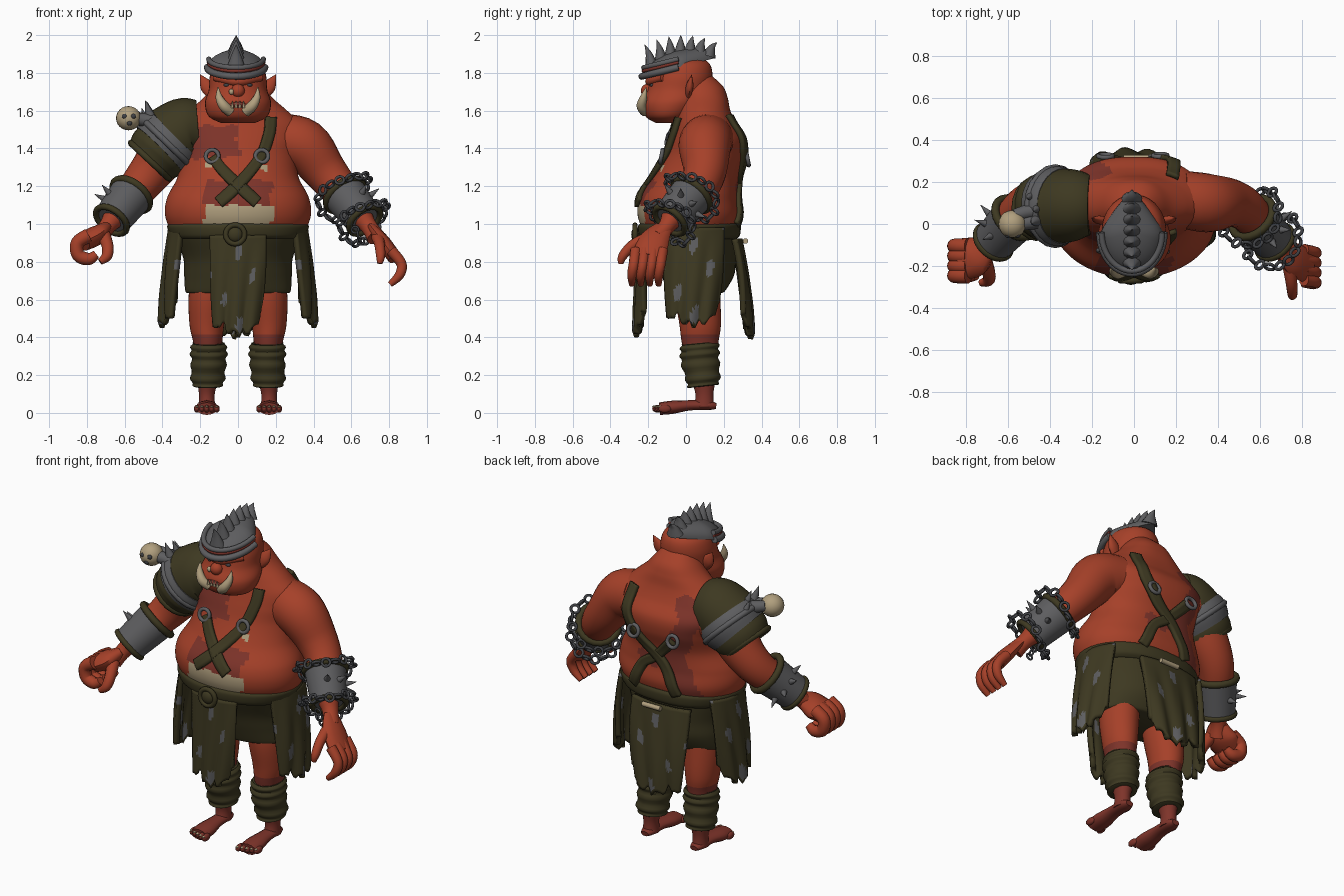
import bpy, bmesh
from math import sin, cos, pi, radians, sqrt
from mathutils import Vector
from mathutils.bvhtree import BVHTree
if "Cube" in bpy.data.objects:
    bpy.data.objects.remove(bpy.data.objects["Cube"])

def material(name, *rgb):
    m = bpy.data.materials.new(name)
    m.use_nodes = True
    m.diffuse_color = m.node_tree.nodes["Principled BSDF"].inputs["Base Color"].default_value = (*rgb, 1)
    return m
SKIN = material("skin orange", .38, .052, .022)
DIRTY = material("dirty red skin", .21, .034, .023)
LEATHER = material("olive leather", .047, .04, .015)
METAL = material("grey metal", .11, .11, .115)
CHAIN = material("dark iron", .05, .052, .058)
BONE = material("bone", .44, .35, .21)

# Helpers: smooth path, skinned rows, horizontal loft, round tube, ball and ring
def smooth_path(pts, steps):
    out = []
    for i in range(len(pts) - 1):
        p0, p1, p2, p3 = (pts[min(max(i + k, 0), len(pts) - 1)] for k in (-1, 0, 1, 2))
        for t in (s / steps for s in range(steps)):
            out.append([b + t * (c - a + t * (2*a - 5*b + 4*c - d + t * (3*b - a - 3*c + d))) / 2
                        for a, b, c, d in zip(p0, p1, p2, p3)])
    return out + [list(pts[-1])]

def circle(n):
    return [2 * pi * i / n for i in range(n)]

def build(name, rows, mats, closed=True, rule=lambda c: 0, thick=0):
    bm = bmesh.new()
    grid = [[bm.verts.new(p) for p in row] for row in rows]
    n = len(rows[0])
    for a, b in zip(grid, grid[1:]):
        for i in range(n if closed else n - 1):
            bm.faces.new((a[i], a[(i + 1) % n], b[(i + 1) % n], b[i]))
    if closed:
        bm.faces.new(grid[0])
        bm.faces.new(grid[-1])
    bmesh.ops.recalc_face_normals(bm, faces=bm.faces)
    me = bpy.data.meshes.new(name)
    for m in mats:
        me.materials.append(m)
    for f in bm.faces:
        f.smooth, f.material_index = True, rule(f.calc_center_median())
    bm.to_mesh(me)
    bm.free()
    me.set_sharp_from_angle(angle=radians(50))
    ob = bpy.data.objects.new(name, me)
    bpy.context.collection.objects.link(ob)
    if thick:
        mod = ob.modifiers.new("thickness", 'SOLIDIFY')
        mod.thickness, mod.offset = thick, 0
    return ob

def loft(name, stations, *mats, steps=6, sides=36, rule=lambda c: 0, ridge=0, square=1):
    # Stations are (z, x centre, y front, y back, half width)
    rows = []
    for k, (z, x, f, b, w) in enumerate(smooth_path(stations, steps)):
        g = 1 + ridge * sin(k * 1.3)
        rows.append([(x + g * w * (abs(cos(a)) ** (square if a < pi else 1)) * (1 if cos(a) > 0 else -1),
                      (f + b) / 2 + g * (b - f) / 2 * sin(a), z + ridge * .15 * sin(a)) for a in circle(sides)])
    return build(name, rows, mats, rule=rule)

def tube(name, pts, mat, steps=5, sides=12, up=(0, 1, 0), flat=(1, 1)):
    # Points are (x, y, z, radius)
    path = smooth_path(pts, steps)
    rows = []
    for i, p in enumerate(path):
        t = Vector(path[min(i + 1, len(path) - 1)][:3]) - Vector(path[max(i - 1, 0)][:3])
        n = t.cross(Vector(up)).normalized()
        m = n.cross(t).normalized()
        rows.append([Vector(p[:3]) + max(p[3], .001) * (n * flat[0] * cos(a) + m * flat[1] * sin(a)) for a in circle(sides)])
    build(name, rows, [mat])

def finish(name, mat, scale):
    ob = bpy.context.object
    ob.name, ob.scale = name, scale
    ob.data.materials.append(mat)
    bpy.ops.object.shade_smooth()

def ball(name, loc, scale, mat):
    bpy.ops.mesh.primitive_uv_sphere_add(segments=20, ring_count=12, location=loc)
    finish(name, mat, scale)

def ring(name, loc, axis, major, minor, mat):
    bpy.ops.mesh.primitive_torus_add(location=loc, rotation=Vector(axis).to_track_quat('Z', 'Y').to_euler(),
                                     major_radius=major, minor_radius=minor, major_segments=20, minor_segments=8)
    finish(name, mat, (1, 1, 1))

# Torso, with bare belly strip and grimy patches
def torso_rule(c):
    x, z = c.x + .012 * sin(40 * c.z), c.z + .01 * sin(50 * c.x)
    if c.y < .02:
        if (abs(x) < .18 and z < 1.1) or (abs(abs(x) - .14) < .02 and 1.29 < z < 1.32):
            return 2
        return int((abs(x) < .18 and z < 1.23) or (-.26 < x < 0 and 1.35 < z < 1.52))
    return int(-.22 < x + .04 * sin(14 * z) < -.1 and z < 1.58 or abs(x) < .13 and 1.14 < z < 1.21)
torso = loft("torso", [(.93, 0, -.21, .25, .34), (1.04, 0, -.255, .285, .385), (1.14, 0, -.245, .275, .375),
                       (1.25, 0, -.175, .28, .32), (1.36, 0, -.12, .315, .315), (1.45, 0, -.09, .315, .34),
                       (1.53, 0, -.065, .265, .33), (1.6, 0, -.05, .235, .26), (1.67, 0, -.04, .22, .18),
                       (1.73, 0, -.03, .195, .13), (1.79, 0, 0, .13, .08)],
             SKIN, DIRTY, BONE, steps=9, sides=96, rule=torso_rule, square=.8)
body_tree = BVHTree.FromPolygons([v.co for v in torso.data.vertices], [p.vertices for p in torso.data.polygons])

# Harness straps and rings laid on the body
def on_body(x, z, side, lift=.01):
    hit, normal, _, _ = body_tree.ray_cast(Vector((x, side * 2, z)), Vector((0, -side, 0)))
    return hit + normal * lift

def strap(name, pts, side, half=.028):
    path = [Vector(p) for p in smooth_path(pts, 10)]
    rows = []
    for i, p in enumerate(path):
        t = (path[min(i + 1, len(path) - 1)] - path[max(i - 1, 0)]).normalized()
        rows.append([on_body(p.x - t.y * k * half, p.y + t.x * k * half, side) for k in (-1, -.4, .4, 1)])
    build(name, rows, [LEATHER], closed=False, thick=.026)
strap("front_strap_left", [(.17, 1.56), (.16, 1.47), (.11, 1.34), (0, 1.2), (-.1, 1.11)], -1)
strap("front_strap_right", [(-.13, 1.35), (-.08, 1.28), (0, 1.2), (.1, 1.11)], -1)
strap("back_strap_left", [(.18, 1.57), (.18, 1.43), (.09, 1.3), (-.05, 1.17), (-.13, 1)], 1)
strap("back_strap_right", [(-.12, 1.34), (0, 1.21), (.09, 1.14), (.16, 1)], 1)
for side, x in ((-1, -.13), (-1, .12), (1, -.13), (1, .12)):
    ring("harness_ring", on_body(x, 1.35, side, .025), (0, side, .2), .034, .011, METAL)

# Head and face
loft("head", [(1.535, 0, -.16, -.03, .09), (1.57, 0, -.215, .03, .155), (1.64, 0, -.235, .09, .175),
              (1.71, 0, -.205, .125, .155), (1.78, 0, -.185, .14, .15), (1.84, 0, -.16, .13, .13),
              (1.87, 0, -.11, .095, .09), (1.885, 0, -.04, .03, .03)], SKIN)
ball("nose", (0, -.205, 1.705), (.036, .034, .036), SKIN)
ball("nose_stud", (-.035, -.222, 1.7), (.014, .014, .016), BONE)
tube("brow", [(-.12, -.12, 1.775, .02), (0, -.19, 1.755, .026), (.12, -.12, 1.775, .02)], SKIN, up=(0, 0, 1))
tube("mouth", [(-.09, -.19, 1.61, .008), (0, -.236, 1.635, .012), (.09, -.19, 1.61, .008)], DIRTY, up=(0, 0, 1))
for x in (-.03, -.01, .01, .03):
    tube("tooth", [(x, -.24, 1.615, .008), (x, -.245, 1.65, .002)], BONE, steps=1)
for s in (-1, 1):
    tube("tusk", [(s * .04, -.215, 1.595, .028), (s * .075, -.235, 1.625, .027),
                  (s * .1, -.225, 1.67, .019), (s * .105, -.21, 1.725, .002)], BONE)
    ball("eye", (s * .06, -.18, 1.735), (.016, .012, .009), CHAIN)
    tube("ear", [(s * .13, .01, 1.68, .03), (s * .165, .02, 1.73, .04), (s * .2, .03, 1.79, .002)], SKIN, flat=(.9, .5))

# Helmet cap tapered to the back, with brim, slit and fan of spikes
def cap_point(a, h, grow=1):
    y = .19 * cos(h) * sin(a) * grow
    return Vector((.15 * cos(h) * cos(a) * (1 - .6 * max(0, sin(a))) * grow - .01, y - .04, 1.83 + .09 * sin(h) + .25 * y))
build("helmet", [[cap_point(a, h * pi / 17) for a in circle(32)] for h in range(9)], [METAL])
for label, h, grow, r, mat in (("brim", 0, 1.02, .018, METAL), ("visor_slit", .3, 1.02, .01, DIRTY), ("visor_top", .5, 1.1, .014, METAL)):
    tube(label, [(*cap_point(pi + pi * i / 12, h, grow), r) for i in range(13)], mat, steps=2, up=(0, 0, 1))
for y in (-.18, -.13, -.08, -.03, .02, .07, .12):
    base = 1.82 + .09 * sqrt(1 - ((y + .04) / .19) ** 2) + .25 * (y + .04)
    tip, lean = 2 - .05 * ((y + .02) / .16) ** 2, (y + .04) * .28
    tube("crest_spike", [(-.01, y, base - .02, .05), (-.01, y + lean * .4, (base + tip) / 2, .024),
                         (-.01, y + lean, tip, .001)], METAL, flat=(1, .75))

# Legs, wraps and feet
for s in (-1, 1):
    loft("leg", [(.85, s * .13, -.05, .17, .1), (.64, s * .155, -.06, .18, .105), (.47, s * .165, -.035, .185, .092),
                 (.36, s * .16, -.02, .17, .075), (.2, s * .16, .02, .16, .06), (.1, s * .165, .05, .145, .042),
                 (.03, s * .165, .04, .15, .045)], SKIN, DIRTY, rule=lambda c: int(c.z < .42))
    loft("shin_wrap", [(.14, s * .16, .01, .17, .075), (.18, s * .16, 0, .18, .09), (.27, s * .155, -.025, .175, .092),
                       (.33, s * .155, -.03, .175, .097), (.37, s * .155, -.025, .17, .087)], LEATHER, ridge=.06)
    tube("foot", [(s * .165, .16, .035, .025), (s * .165, .12, .04, .042), (s * .165, .02, .04, .045),
                  (s * .165, -.07, .03, .058), (s * .165, -.14, .022, .055)], DIRTY, up=(0, 0, 1), flat=(1, .6))
    for k in range(5):
        x, y = s * (.113 + .026 * k), -.145 + .008 * k
        ball("toe", (x, y, .022), (.016, .034, .021), DIRTY)
        ball("toe_nail", (x, y - .024, .033), (.008, .01, .006), BONE)

# Shorts, belt, buckle and bone clasp
loft("shorts", [(.635, 0, -.09, .19, .27), (.65, 0, -.1, .21, .28), (.73, 0, -.13, .255, .285), (.82, 0, -.16, .265, .29),
                (.93, 0, -.21, .27, .33), (.97, 0, -.21, .26, .34)], LEATHER)
loft("belt", [(.92, 0, -.23, .265, .34), (.94, 0, -.25, .285, .36), (.985, 0, -.255, .29, .375), (1.005, 0, -.24, .28, .365)],
     LEATHER, square=.85)
ball("buckle", (-.015, -.265, .945), (.04, .025, .04), LEATHER)
ring("buckle_rim", (-.015, -.27, .945), (0, -1, 0), .05, .014, LEATHER)
tube("back_clasp", [(-.05, .315, .91, .014), (.07, .315, .91, .014)], BONE)

# Ragged hanging flaps with worn patches
def flap(name, base, along, out, half, drop, flare, curl, wear):
    base, along, out = Vector(base), Vector(along), Vector(out)
    def place(u, v):
        fall = drop * v * (1 - .22 * abs(sin(4.3 * u + 1)) * u * u - .07 * abs(sin(8 * u)))
        push = flare * sin(v * pi / 2) - curl * u * u + .012 * sin(9 * u + 3 * v) * v
        return base + along * half * u * (1 - .15 * v * v) + out * push - Vector((0, 0, fall))
    def worn(c):
        u, v = (c - base).dot(along) / half, (base.z - c.z) / drop
        return int(sin(6 * u + 1.5) * sin(9 * v + 2 * u) > wear)
    rows = [[place(i / 14 - 1, j / 28) for i in range(29)] for j in range(29)]
    build(name, rows, [LEATHER, METAL], closed=False, rule=worn, thick=.03)
flap("front_flap", (0, -.245, .94), (1, 0, 0), (0, -1, 0), .145, .54, .015, .03, .8)
flap("back_flap", (-.02, .285, .92), (1, 0, 0), (0, 1, 0), .19, .53, .055, .03, .8)

# Arms, bracers and outer spikes
for s in (-1, 1):
    flap("side_flap", (s * .355, .04, .98), (0, 1, 0), (s, 0, 0), .155, .53, .045, .06, .72)
    tube("arm", [(s * .22, .12, 1.45, .135), (s * .35, .1, 1.415, .14), (s * .46, .1, 1.28, .115), (s * .54, .06, 1.18, .1),
                 (s * .62, -.04, 1.08, .08), (s * .69, -.1, .99, .045), (s * .73, -.15, .93, .05)], SKIN, sides=24)
    top, low = Vector((s * .565, .03, 1.155)), Vector((s * .67, -.085, 1.02))
    axis, mid = (low - top).normalized(), (low + top) / 2
    tube("bracer", [(*top, .116), (*low, .1)], METAL, sides=24)
    ring("bracer_rim_upper", top, axis, .112, .02, LEATHER)
    ring("bracer_rim_lower", low, axis, .095, .017, LEATHER)
    side_a = axis.cross(Vector((0, 1, 0))).normalized()
    spokes = [side_a * cos(a) + axis.cross(side_a) * sin(a) for a in circle(18)]
    for d in spokes[::2]:
        if d.x * s > .1:
            tube("bracer_spike", [(*(mid + d * .09), .022), (*(mid + d * .165), .001)], METAL, up=axis, steps=1)

# Chains wound round the left bracer
for c, rad in ((top, .152), (low, .14)):
    for k, d in enumerate(spokes):
        ring("chain_link", c + d * rad + axis * .025 * sin(k * .7), axis if k % 2 else d, .023, .008, CHAIN)
for k in range(3):
    ring("loose_link", (.62 + .015 * k, -.12, .97 - .03 * k), (k % 2, 1 - k % 2, .1), .018, .006, CHAIN)

# Open left hand and gripping right hand
tube("left_palm", [(.71, -.12, .98, .045), (.765, -.17, .91, .075), (.83, -.2, .82, .075)], SKIN, flat=(.5, 1.1))
tube("left_thumb", [(.74, -.19, .93, .035), (.75, -.28, .89, .028), (.755, -.335, .83, .024), (.75, -.345, .79, .014)], SKIN)
tube("right_palm", [(-.7, -.11, .98, .045), (-.75, -.15, .94, .08), (-.82, -.18, .905, .075)], SKIN, flat=(.65, 1.2))
tube("right_thumb", [(-.71, -.18, .94, .036), (-.69, -.24, .88, .031), (-.695, -.27, .83, .028), (-.73, -.28, .8, .017)], SKIN)
for k in range(4):
    y = -.125 - .047 * k
    tube("left_finger", [(.81, y, .86, .03), (.865, y - .01, .79, .027), (.855, y - .02, .73, .025), (.805, y - .02, .68, .016)], SKIN)
    tube("right_finger", [(-.79, y + .02, .94, .038), (-.85, y + .02, .9, .036), (-.845, y + .02, .835, .035),
                          (-.79, y + .02, .815, .033), (-.75, y + .02, .84, .022)], SKIN)

# Right shoulder guard in three tiers, with skull-topped handle and spikes
tube("guard_dome", [(-.21, .09, 1.51, .145), (-.28, .09, 1.5, .17), (-.36, .085, 1.45, .178)], LEATHER, sides=28)
tube("guard_plate", [(-.335, .085, 1.47, .18), (-.37, .085, 1.435, .19), (-.415, .08, 1.39, .172)], METAL, sides=28)
tube("guard_skirt", [(-.39, .08, 1.415, .165), (-.43, .08, 1.37, .165), (-.465, .075, 1.33, .145)], LEATHER, sides=28)
ring("guard_rim", (-.465, .075, 1.335), (-.7, 0, -.75), .138, .018, LEATHER)
ring("guard_ridge", (-.375, .085, 1.43), (-.7, 0, -.72), .182, .018, METAL)
for y, z in ((-.01, 1.56), (.04, 1.57)):
    tube("skull_handle", [(-.57, y, z, .03), (-.49, y + .02, 1.55, .036), (-.38, y + .02, 1.53, .036)], METAL)
for x, y, z in ((-.45, .08, 1.56), (-.46, .02, 1.57), (-.48, .14, 1.53)):
    tube("guard_spike", [(x, y, z - .02, .035), (x - .03, y - .02, z + .085, .001)], METAL, steps=2)
ball("skull", (-.58, 0, 1.56), (.066, .066, .064), BONE)
for x, z in ((-.6, 1.57), (-.555, 1.57), (-.575, 1.535)):
    ball("skull_socket", (x, -.054, z), (.015, .012, .014), CHAIN)
